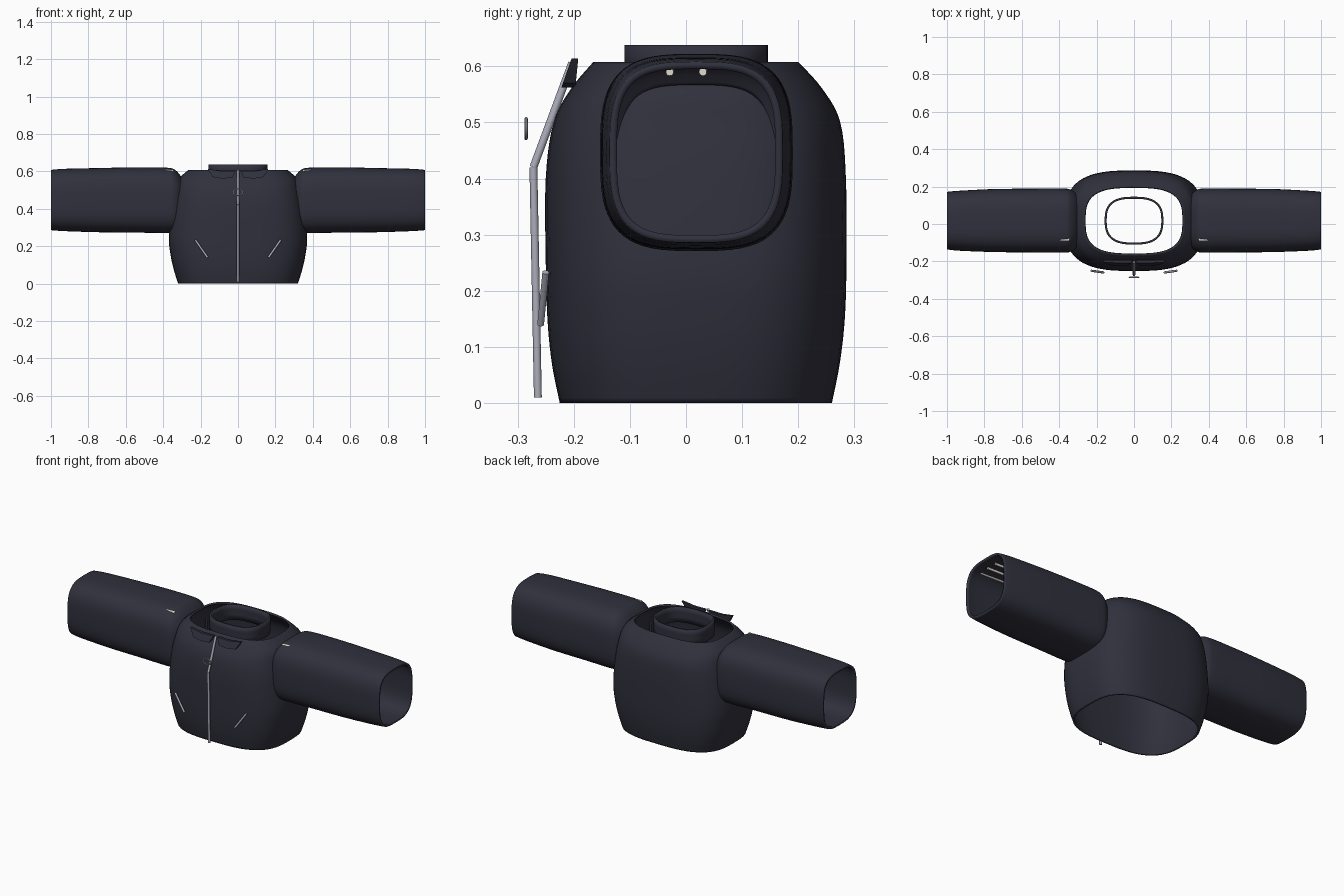
import bpy, bmesh, math
from mathutils import Vector

if "Cube" in bpy.data.objects:
    bpy.data.objects.remove(bpy.data.objects["Cube"])


def material(name, rgb):
    m = bpy.data.materials.new(name)
    m.diffuse_color = (*rgb, 1)
    m.use_nodes = True
    m.node_tree.nodes["Principled BSDF"].inputs["Base Color"].default_value = m.diffuse_color
    return m


FABRIC = material("dark_fabric", (0.03, 0.03, 0.047))
METAL = material("zip_metal", (0.42, 0.42, 0.5))
PALE = material("pale_trim", (0.75, 0.72, 0.62))


def finish(name, bm, mat, thickness=0):
    bmesh.ops.recalc_face_normals(bm, faces=bm.faces)
    me = bpy.data.meshes.new(name)
    bm.to_mesh(me)
    bm.free()
    ob = bpy.data.objects.new(name, me)
    bpy.context.collection.objects.link(ob)
    me.materials.append(mat)
    if thickness:
        s = ob.modifiers.new("shell", "SOLIDIFY")
        s.thickness, s.offset = thickness, -1
    bpy.ops.object.select_all(action="DESELECT")
    ob.select_set(True)
    bpy.context.view_layer.objects.active = ob
    bpy.ops.object.shade_smooth_by_angle(angle=math.radians(40))
    return ob


def ring(a, b, power, n=64):
    """Rounded-rectangle (superellipse) outline."""
    out = []
    for i in range(n):
        t = 2 * math.pi * i / n
        c, s = math.cos(t), math.sin(t)
        out.append((a * math.copysign(abs(c) ** (2 / power), c),
                    b * math.copysign(abs(s) ** (2 / power), s)))
    return out


def smooth(rows, steps=5):
    """Catmull-Rom refinement of a station table."""
    out = []
    for i in range(len(rows) - 1):
        p = [Vector(rows[max(0, min(len(rows) - 1, i + k))]) for k in (-1, 0, 1, 2)]
        for j in range(steps):
            t = j / steps
            out.append(0.5 * (2 * p[1] + (p[2] - p[0]) * t
                       + (2 * p[0] - 5 * p[1] + 4 * p[2] - p[3]) * t * t
                       + (3 * p[1] - p[0] - 3 * p[2] + p[3]) * t ** 3))
    return out + [Vector(rows[-1])]


def loft(name, rings, thickness):
    bm = bmesh.new()
    loops = [[bm.verts.new(p) for p in r] for r in rings]
    for a, b in zip(loops, loops[1:]):
        for i in range(len(a)):
            j = (i + 1) % len(a)
            bm.faces.new((a[i], a[j], b[j], b[i]))
    return finish(name, bm, FABRIC, thickness)


def rod(name, points, radius, mat):
    """Round rod through the given points."""
    bm = bmesh.new()
    for p, q in zip(points, points[1:]):
        p, q = Vector(p), Vector(q)
        d = q - p
        m = d.to_track_quat("Z", "Y").to_matrix().to_4x4()
        m.translation = (p + q) / 2
        bmesh.ops.create_cone(bm, cap_ends=True, segments=12, radius1=radius,
                              radius2=radius, depth=d.length, matrix=m)
    return finish(name, bm, mat)


# Torso stations: z, half width, front y, back y
body = [(0, .32, -.225, .26), (.07, .342, -.239, .274), (.15, .36, -.247, .283),
        (.25, .37, -.25, .286), (.40, .355, -.25, .285), (.50, .335, -.236, .275),
        (.56, .317, -.205, .243), (.608, .265, -.165, .20)]
loft("torso", [[(x, y + (f + b) / 2, z) for x, y in ring(w, (b - f) / 2, 3)]
               for z, w, f, b in (tuple(r) for r in smooth([Vector(r) for r in body]))], 0.01)

# Standing collar
loft("collar", [[(x, y + 0.018, z) for x, y in ring(.157, .128, 2.7)]
                for z in (.55, .58, .61, .638)], 0.011)

# Sleeve stations: x, front y, back y, bottom z, top z
arm = [(.305, -.125, .16, .30, .575), (.335, -.147, .182, .278, .607),
       (.38, -.153, .19, .271, .62), (.55, -.152, .189, .273, .622),
       (.75, -.15, .187, .275, .618), (.93, -.143, .178, .281, .614),
       (1.0, -.136, .172, .286, .608)]
for side, sx in (("right", 1), ("left", -1)):
    rows = [tuple(r) for r in smooth([Vector(r) for r in arm])]
    loft(side + "_sleeve", [[(sx * x, (f + b) / 2 + u, (lo + hi) / 2 + v)
                             for u, v in ring((b - f) / 2, (hi - lo) / 2, 3.2)]
                            for x, f, b, lo, hi in rows], 0.013)

    # Three pale piping strips along the sleeve top
    for i, y in enumerate((-.088, -.029, .03)):
        rod(f"{side}_sleeve_stripe_{i + 1}", [(sx * .345, y + .004, .603),
                                              (sx * .945, y, .590)], .007, PALE)

    # Slanted pocket zip
    rod(side + "_pocket_zip", [(sx * .228, -.250, .233), (sx * .163, -.259, .140)], .006, METAL)

    # Small folded collar flap
    bm = bmesh.new()
    outline = [(.012, .603), (.032, .566), (.085, .562), (.135, .57), (.163, .614), (.09, .602)]
    back = [bm.verts.new((sx * x, -.192 - (.614 - z) * .1, z)) for x, z in outline]
    face = bm.faces.new(back)
    ext = bmesh.ops.extrude_face_region(bm, geom=[face])
    for v in ext["geom"]:
        if isinstance(v, bmesh.types.BMVert):
            v.co.y -= .012 + (.614 - v.co.z) * .25
    flap = finish(side + "_collar_flap", bm, FABRIC)

# Main zip and its oval pull
rod("front_zip", [(0, -.264, .01), (0, -.272, .42), (0, -.203, .606)], .007, METAL)
bpy.ops.mesh.primitive_torus_add(location=(0, -.285, .489), rotation=(math.pi / 2, 0, 0),
                                 major_radius=.024, minor_radius=.0045,
                                 major_segments=32, minor_segments=8)
pull = bpy.context.object
pull.name = "zip_pull"
pull.scale = (1, .72, .7)
pull.data.materials.append(METAL)
bpy.ops.object.shade_smooth_by_angle()
